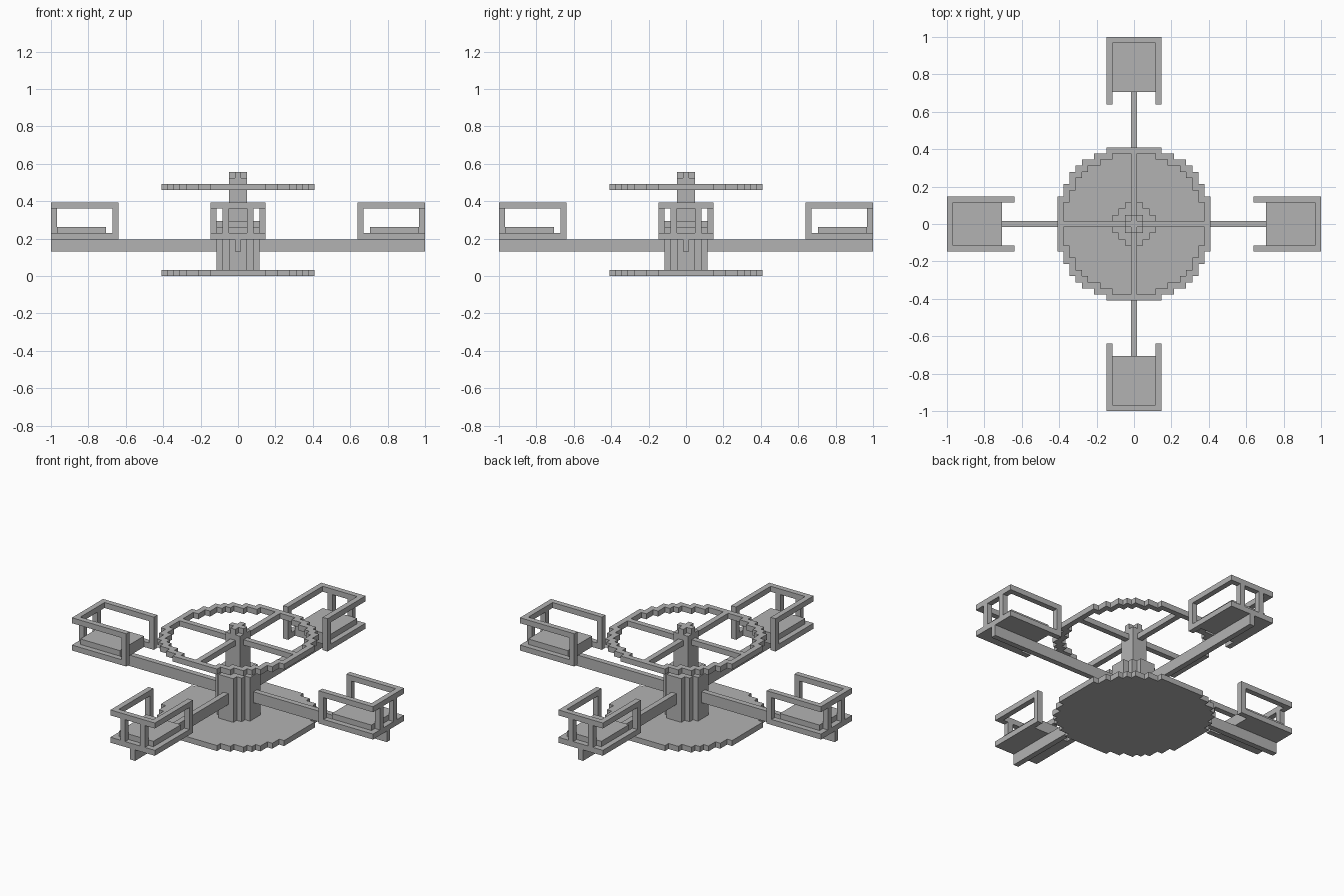
import bpy, bmesh

cube = bpy.data.objects.get("Cube")
if cube:
    bpy.data.objects.remove(cube, do_unlink=True)

U = 2 / 61  # edge of one block

grey = bpy.data.materials.new("plain_grey")
grey.use_nodes = True
grey.diffuse_color = (0.45, 0.45, 0.45, 1)
grey.node_tree.nodes["Principled BSDF"].inputs["Base Color"].default_value = (0.45, 0.45, 0.45, 1)


def blocks(name, cells, z0, z1):
    """Raise a set of square grid cells into one solid between two levels."""
    bm = bmesh.new()
    verts = {}

    def corner(x, y):
        if (x, y) not in verts:
            verts[x, y] = bm.verts.new(((x - 0.5) * U, (y - 0.5) * U, z0 * U))
        return verts[x, y]

    for x, y in sorted(cells):
        bm.faces.new([corner(x, y), corner(x + 1, y), corner(x + 1, y + 1), corner(x, y + 1)])
    top = bmesh.ops.extrude_face_region(bm, geom=bm.faces[:], use_keep_orig=True)["geom"]
    bmesh.ops.translate(bm, vec=(0, 0, (z1 - z0) * U),
                        verts=[g for g in top if isinstance(g, bmesh.types.BMVert)])
    bmesh.ops.recalc_face_normals(bm, faces=bm.faces[:])
    mesh = bpy.data.meshes.new(name)
    bm.to_mesh(mesh)
    bm.free()
    mesh.materials.append(grey)
    bpy.context.collection.objects.link(bpy.data.objects.new(name, mesh))


def rect(x0, x1, y0, y1):
    return {(x, y) for x in range(x0, x1 + 1) for y in range(y0, y1 + 1)}


def disc(r2):
    return {(x, y) for x, y in rect(-13, 13, -13, 13) if x * x + y * y <= r2}


# Round base and the hand wheel with its spokes
base = disc(166)
rim = {(x, y) for x, y in base if not rect(x - 1, x + 1, y - 1, y + 1) <= base}
blocks("base_plate", base, 0, 1)
blocks("hand_wheel", rim | rect(0, 0, -12, 12) | rect(-12, 12, 0, 0), 14, 15)

# Central column, post and cross-shaped cap
blocks("column", disc(10), 1, 9)
blocks("post", rect(-1, 1, -1, 1), 9, 16)
blocks("post_cap", disc(1), 16, 17)

# Crossed arms
blocks("arms", rect(0, 0, -30, 30) | rect(-30, 30, 0, 0), 4, 6)

# Four seats with guard rails, laid out towards +y and turned
rail = rect(-4, 4, 20, 30) - rect(-3, 3, 20, 29)
seat_parts = [
    ("seat", rect(-3, 3, 22, 29), 6, 8),
    ("seat_frame", rail, 6, 7),
    ("guard_rail", rail, 11, 12),
    ("side_posts", {(-4, 20), (4, 20)}, 7, 11),
    ("back_posts", {(-2, 30), (2, 30)}, 7, 11),
]
turns = {
    "back": lambda x, y: (x, y),
    "left": lambda x, y: (y, -x),
    "front": lambda x, y: (-x, -y),
    "right": lambda x, y: (-y, x),
}
for side, turn in turns.items():
    for part, cells, z0, z1 in seat_parts:
        blocks(f"{side}_{part}", {turn(*c) for c in cells}, z0, z1)
